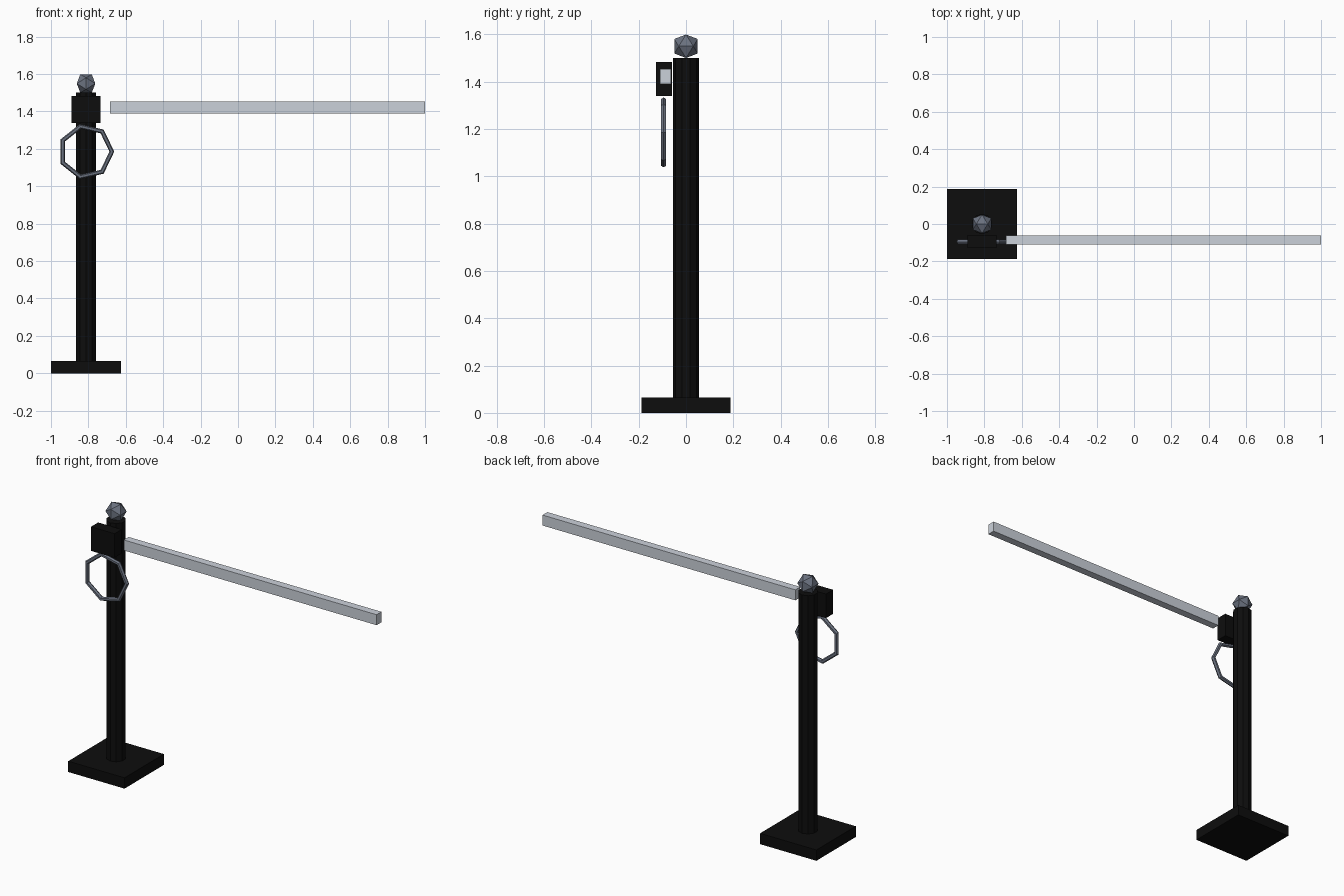
import bpy, bmesh, math
from mathutils import Vector

if "Cube" in bpy.data.objects:
    bpy.data.objects.remove(bpy.data.objects["Cube"])

POST_X = -0.8125
PHI = (1 + math.sqrt(5)) / 2


def material(name, rgb):
    m = bpy.data.materials.new(name)
    m.diffuse_color = (*rgb, 1)
    m.use_nodes = True
    m.node_tree.nodes["Principled BSDF"].inputs["Base Color"].default_value = m.diffuse_color
    return m


black = material("black", (0.004, 0.004, 0.004))
slate = material("slate_grey", (0.147, 0.168, 0.216))
silver = material("light_grey", (0.60, 0.64, 0.70))


def finish(name, bm, mat):
    bmesh.ops.recalc_face_normals(bm, faces=bm.faces)
    mesh = bpy.data.meshes.new(name)
    bm.to_mesh(mesh)
    bm.free()
    mesh.materials.append(mat)
    obj = bpy.data.objects.new(name, mesh)
    bpy.context.collection.objects.link(obj)
    return obj


def box(name, low, high, mat):
    bm = bmesh.new()
    bmesh.ops.create_cube(bm, size=1)
    low, high = Vector(low), Vector(high)
    bmesh.ops.scale(bm, vec=high - low, verts=bm.verts)
    bmesh.ops.translate(bm, vec=(low + high) / 2, verts=bm.verts)
    return finish(name, bm, mat)


# Square foot, hinge housing and barrier arm
box("base_plate", (-1, -0.1875, 0), (-0.625, 0.1875, 0.065), black)
box("hinge_box", (-0.891, -0.127, 1.338), (-0.734, -0.059, 1.483), black)
box("barrier_arm", (-0.685, -0.109, 1.389), (1, -0.0625, 1.452), silver)

# Ten-sided post
bm = bmesh.new()
bmesh.ops.create_cone(bm, cap_ends=True, segments=10, radius1=0.055,
                      radius2=0.055, depth=1.435)
for v in bm.verts:
    a = math.atan2(v.co.y, v.co.x) - math.pi / 2
    a = round(a / (math.pi / 5)) * math.pi / 5 + math.pi / 2  # corners face front and back
    v.co.x, v.co.y = 0.055 * math.cos(a), 0.055 * math.sin(a)
bmesh.ops.translate(bm, vec=(POST_X, 0, 0.7825), verts=bm.verts)
finish("post", bm, black)

# Icosahedron finial with a level top edge
bm = bmesh.new()
k = 0.0495 / PHI
for s in (-1, 1):
    for t in (-PHI, PHI):
        for p in ((s, 0, t), (0, t, s), (t, s, 0)):
            bm.verts.new(Vector(p) * k + Vector((POST_X, 0, 1.549)))
bmesh.ops.convex_hull(bm, input=bm.verts)
finish("finial", bm, slate)

# Seven-sided ring with a six-sided tube
bm = bmesh.new()
MAJOR, MINOR, SIDES, TUBE = 0.138, 0.013, 7, 6
rings = []
for i in range(SIDES):
    a = math.tau * i / SIDES
    loop = []
    for j in range(TUBE):
        b = math.tau * j / TUBE
        r = MAJOR + MINOR * math.cos(b)
        loop.append(bm.verts.new((POST_X + r * math.cos(a),
                                  -0.095 + MINOR * math.sin(b),
                                  1.185 + r * math.sin(a))))
    rings.append(loop)
for i in range(SIDES):
    p, q = rings[i], rings[(i + 1) % SIDES]
    for j in range(TUBE):
        n = (j + 1) % TUBE
        bm.faces.new((p[j], p[n], q[n], q[j]))
finish("pull_ring", bm, slate)
